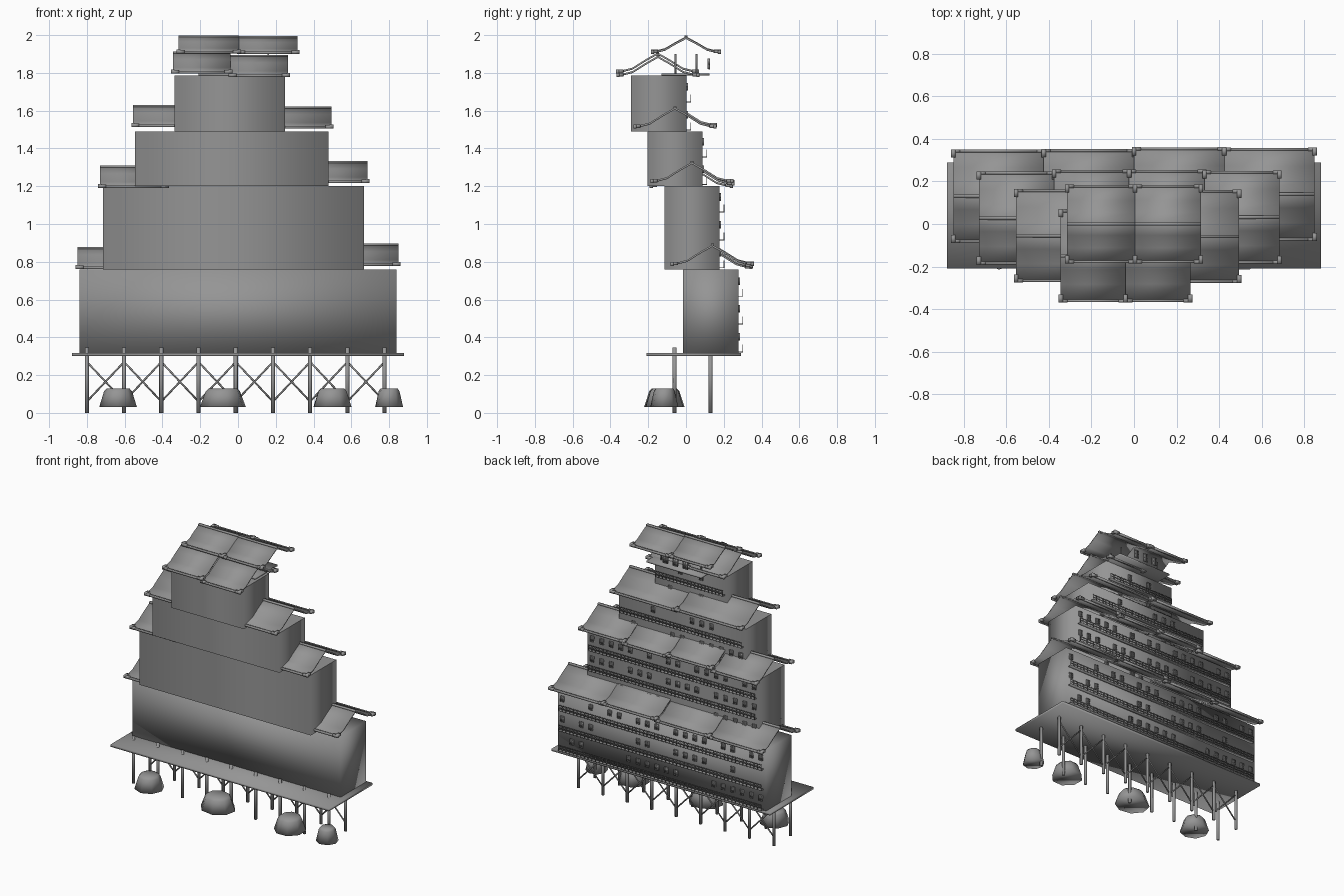
import bpy, bmesh, math, random
from mathutils import Matrix, Vector

if "Cube" in bpy.data.objects:
    bpy.data.objects.remove(bpy.data.objects["Cube"])

random.seed(4)
grey = bpy.data.materials.new("dark_grey")
grey.diffuse_color = (.3, .3, .3, 1)
grey.use_nodes = True
grey.node_tree.nodes["Principled BSDF"].inputs["Base Color"].default_value = grey.diffuse_color


def make(name, bm, smooth=True, sharp_caps=False):
    bmesh.ops.recalc_face_normals(bm, faces=bm.faces)
    for f in bm.faces:
        f.smooth = smooth
        if sharp_caps and abs(f.normal.z) > .9:
            for e in f.edges:
                e.smooth = False
    me = bpy.data.meshes.new(name)
    bm.to_mesh(me)
    bm.free()
    me.materials.append(grey)
    ob = bpy.data.objects.new(name, me)
    bpy.context.collection.objects.link(ob)
    return ob


def box(bm, x0, x1, y0, y1, z0, z1):
    m = Matrix.Translation(((x0 + x1) / 2, (y0 + y1) / 2, (z0 + z1) / 2))
    bmesh.ops.create_cube(bm, size=1, matrix=m @ Matrix.Diagonal((x1 - x0, y1 - y0, z1 - z0, 1)))


def rod(bm, a, b, r, n=8):
    a, b = Vector(a), Vector(b)
    d = b - a
    m = Matrix.Translation((a + b) / 2) @ d.to_track_quat('Z', 'Y').to_matrix().to_4x4()
    bmesh.ops.create_cone(bm, cap_ends=True, segments=n, radius1=r, radius2=r, depth=d.length, matrix=m)


def roof(name, x0, x1, yc, zr, half, h):
    """Curved gable roof with its ridge along x"""
    bm = bmesh.new()
    side = [(0, 0), (.3, -.36), (.63, -.8), (1, -1)]
    top = [(-u, v) for u, v in side[:0:-1]] + side
    t = .011
    prof = [(yc + u * half, zr + v * h) for u, v in top]
    prof += [(y, z - t) for y, z in reversed(prof)]
    rings = [[bm.verts.new((x, y, z)) for y, z in prof] for x in (x0, x1)]
    n = len(prof)
    for a, b in zip(rings, rings[1:]):
        for i in range(n):
            bm.faces.new((a[i], a[(i + 1) % n], b[(i + 1) % n], b[i]))
    for r in (rings[0], rings[-1]):
        for i in range(n // 2 - 1):
            bm.faces.new((r[i], r[i + 1], r[n - 2 - i], r[n - 1 - i]))
    make(name, bm)
    # ridge beam, eave beams and upturned corner tips
    bm = bmesh.new()
    box(bm, x0, x1, yc - .008, yc + .008, zr - .006, zr + .006)
    for s in (-1, 1):
        ye, ze = yc + s * half, zr - h
        box(bm, x0, x1, ye - .006, ye + .006, ze - .012, ze + .002)
        for x, d in ((x0, 1), (x1, -1)):
            box(bm, *sorted((x - d * .01, x + d * .032)), ye - .008, ye + .008, ze - .012, ze + .007)
            box(bm, x - .01, x + .01, *sorted((ye - s * .03, ye + s * .008)), ze - .008, ze + .009)
    make(name + "_trim", bm)


# deck and stilts
bm = bmesh.new()
box(bm, -.88, .88, -.21, .29, .3, .317)
make("deck", bm)
xs = [-.8 + i * .197 for i in range(9)]
bm = bmesh.new()
for x in xs:
    for y in (-.06, .13):
        rod(bm, (x, y, 0), (x, y, .345), .011)
make("stilts", bm)
bm = bmesh.new()
for a, b in zip(xs, xs[1:]):
    rod(bm, (a, .13, .06), (b, .13, .27), .005, 6)
    rod(bm, (a, .13, .27), (b, .13, .06), .005, 6)
make("cross_braces", bm)

# rocks
for i, (x, r) in enumerate(((-.635, .1), (-.08, .125), (.5, .108), (.8, .075))):
    bm = bmesh.new()
    rings = []
    for z, k in ((.03, 1), (.115, .74), (.13, .6)):
        rings.append([bm.verts.new((x + r * k * math.cos(j * math.tau / 8 + i),
                                    -.115 + min(r, .11) * k * math.sin(j * math.tau / 8 + i), z)) for j in range(8)])
    for a, b in zip(rings, rings[1:]):
        for j in range(8):
            bm.faces.new((a[j], a[(j + 1) % 8], b[(j + 1) % 8], b[j]))
    bm.faces.new(rings[0])
    bm.faces.new(rings[-1])
    make("rock", bm)


def window(bm, x, y, z, w=.026, h=.036):
    """Framed window with mullions on the +y wall"""
    box(bm, x - w / 2, x + w / 2, y - .004, y + .003, z, z + h)
    for k in (-.5, 0, .5):
        box(bm, x + k * w - .002, x + k * w + .002, y, y + .008, z, z + h)
    for k in (0, .5, 1):
        box(bm, x - w / 2 - .002, x + w / 2 + .002, y, y + .008, z + k * h - .002, z + k * h + .002)


# tiers: x0, x1, y0, y1, z0, z1, floors, roof span, roof ridge heights
tiers = [
    (-.84, .838, -.015, .278, .315, .76, 3, (-.85, .85), (.873, .88, .893, .89)),
    (-.715, .668, -.115, .178, .76, 1.2, 3, (-.73, .685), (1.303, 1.325, 1.315, 1.328)),
    (-.545, .478, -.205, .087, 1.2, 1.49, 2, (-.555, .495), (1.625, 1.617)),
    (-.335, .25, -.29, .002, 1.49, 1.785, 2, (-.345, .265), (1.908, 1.89)),
]
for n, (x0, x1, y0, y1, z0, z1, floors, span, ridges) in enumerate(tiers, 1):
    bm = bmesh.new()
    box(bm, x0, x1, y0, y1, z0, z1)
    make(f"tier_{n}_body", bm, sharp_caps=n > 1)
    bal, win = bmesh.new(), bmesh.new()
    for f in range(floors):
        z = z0 + .006 + f * .147
        # balcony ledge and railing
        box(bal, x0 + .02, x1 - .02, y1, y1 + .025, z, z + .005)
        for rz in (.02, .038):
            box(bal, x0 + .02, x1 - .02, y1 + .021, y1 + .025, z + rz, z + rz + .004)
        k = int((x1 - x0) / .03)
        for i in range(k + 1):
            x = x0 + .022 + (x1 - x0 - .044) * i / k
            box(bal, x - .002, x + .002, y1 + .021, y1 + .025, z, z + .042)
        # windows, some left out
        c = int((x1 - x0) / .075)
        for i in range(c):
            if random.random() < .55:
                window(win, x0 + (i + .5) * (x1 - x0) / c, y1, z + .065)
    make(f"tier_{n}_balconies", bal)
    make(f"tier_{n}_windows", win)
    w = (span[1] - span[0]) / len(ridges)
    yc = (y0 + y1) / 2 + (.006 if n == 1 else 0)
    for i, zr in enumerate(ridges):
        shift = random.uniform(-.007, .007)
        roof(f"tier_{n}_roof", span[0] + i * w, span[0] + (i + 1) * w, yc + shift, zr, .212, .1)

# top pavilion
bm = bmesh.new()
box(bm, -.21, .23, -.13, .125, 1.785, 1.797)
make("pavilion_floor", bm)
bm = bmesh.new()
for x in (-.16, .16):
    for y in (-.055, .055):
        rod(bm, (x, y, 1.79), (x, y, 1.9), .005)
make("pavilion_posts", bm)
bm = bmesh.new()
for x in (-.08, 0, .08):
    window(bm, x, .118, 1.82, .035, .055)
make("pavilion_windows", bm)
for x0, x1, z in ((-.315, .005, 1.993), (.005, .315, 1.99)):
    roof("top_roof", x0, x1, 0, z, .178, .078)
